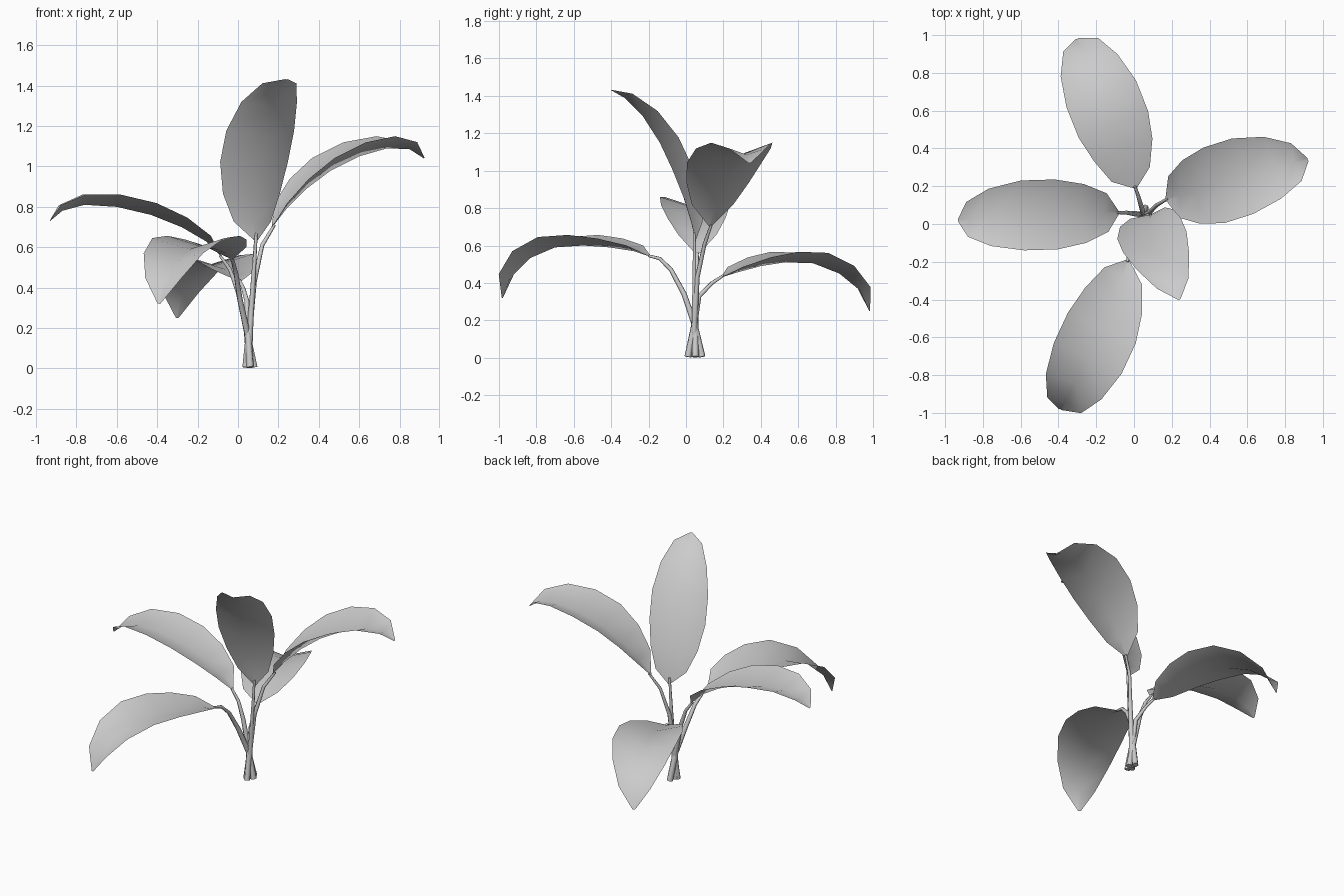
import bpy, bmesh, math
from mathutils import Vector

if "Cube" in bpy.data.objects:
    bpy.data.objects.remove(bpy.data.objects["Cube"])

# relative half width of a leaf blade at its eight midrib stations
WIDTH = [0.03, 0.55, 0.84, 1.0, 1.0, 0.82, 0.5, 0.04]
UP = Vector((0, 0, 1))


def make_leaf(name, midrib, half_width, fold):
    """Folded blade: midrib plus two raised edges, one quad strip per side."""
    pts = [Vector(p) for p in midrib]
    heading = pts[-1] - pts[0]
    heading.z = 0
    side = heading.normalized().cross(UP)
    bm = bmesh.new()
    rows = []
    for i, p in enumerate(pts):
        tangent = (pts[min(i + 1, len(pts) - 1)] - pts[max(i - 1, 0)]).normalized()
        normal = side.cross(tangent).normalized()
        w = half_width * WIDTH[i]
        across = side * w * math.cos(fold)
        lift = normal * w * math.sin(fold)
        rows.append([bm.verts.new(p + across + lift), bm.verts.new(p),
                     bm.verts.new(p - across + lift)])
    for a, b in zip(rows, rows[1:]):
        for k in range(2):
            bm.faces.new((a[k], b[k], b[k + 1], a[k + 1]))
    mesh = bpy.data.meshes.new(name)
    bm.to_mesh(mesh)
    bm.free()
    mesh.shade_smooth()
    obj = bpy.data.objects.new(name, mesh)
    bpy.context.collection.objects.link(obj)


def make_stem(name, path):
    """Thin tapering stalk swept along a path."""
    curve = bpy.data.curves.new(name, 'CURVE')
    curve.dimensions = '3D'
    curve.bevel_depth = 0.019
    curve.bevel_resolution = 1
    curve.use_fill_caps = True
    spline = curve.splines.new('POLY')
    spline.points.add(len(path) - 1)
    for i, (pt, co) in enumerate(zip(spline.points, path)):
        pt.co = (*co, 1)
        pt.radius = 1 - 0.6 * i / (len(path) - 1)
    spline.use_smooth = True
    obj = bpy.data.objects.new(name, curve)
    bpy.context.collection.objects.link(obj)
    bpy.context.view_layer.objects.active = obj
    obj.select_set(True)
    bpy.ops.object.convert(target='MESH')
    obj.select_set(False)


# left plant leaf
make_stem("left_stem", [(.08, .05, .005), (.045, .05, .18), (.0, .055, .38),
                        (-.04, .06, .49), (-.09, .06, .56)])
make_leaf("left_leaf", [(-.08, .06, .55), (-.16, .06, .63), (-.28, .055, .70), (-.43, .05, .76),
                        (-.60, .045, .80), (-.76, .035, .81), (-.87, .025, .78), (-.93, .02, .73)],
          .195, .32)

# right leaf
make_stem("right_stem", [(.04, .03, .005), (.055, .045, .18), (.08, .06, .43),
                         (.12, .10, .61), (.18, .135, .71)])
make_leaf("right_leaf", [(.17, .13, .70), (.24, .15, .79), (.34, .18, .89), (.46, .215, .98),
                         (.60, .26, 1.05), (.74, .30, 1.09), (.85, .325, 1.085), (.92, .34, 1.04)],
          .22, .34)

# back leaf
make_stem("back_stem", [(.06, .01, .005), (.05, .045, .18), (.045, .07, .33),
                        (.025, .14, .40), (.005, .20, .44)])
make_leaf("back_leaf", [(.01, .19, .43), (-.02, .27, .455), (-.06, .40, .49), (-.11, .53, .51),
                        (-.17, .68, .505), (-.23, .82, .45), (-.275, .93, .36), (-.30, .98, .25)],
          .205, .28)

# front leaf
make_stem("front_stem", [(.06, .085, .005), (.045, .045, .18), (.01, -.01, .34),
                         (-.01, -.08, .47), (-.025, -.14, .53), (-.035, -.20, .545)])
make_leaf("front_leaf", [(-.03, -.19, .54), (-.06, -.28, .57), (-.11, -.41, .59), (-.17, -.55, .60),
                         (-.24, -.70, .59), (-.31, -.84, .53), (-.36, -.94, .43), (-.39, -.98, .32)],
          .205, .28)

# upright leaf
make_stem("upright_stem", [(.05, .04, .005), (.06, .045, .20), (.075, .045, .43), (.09, .045, .67)])
make_leaf("upright_leaf", [(.09, .05, .63), (.08, .03, .72), (.08, -.01, .85), (.095, -.07, 1.0),
                           (.125, -.14, 1.15), (.165, -.23, 1.29), (.21, -.33, 1.39), (.24, -.40, 1.43)],
          .185, .3)
